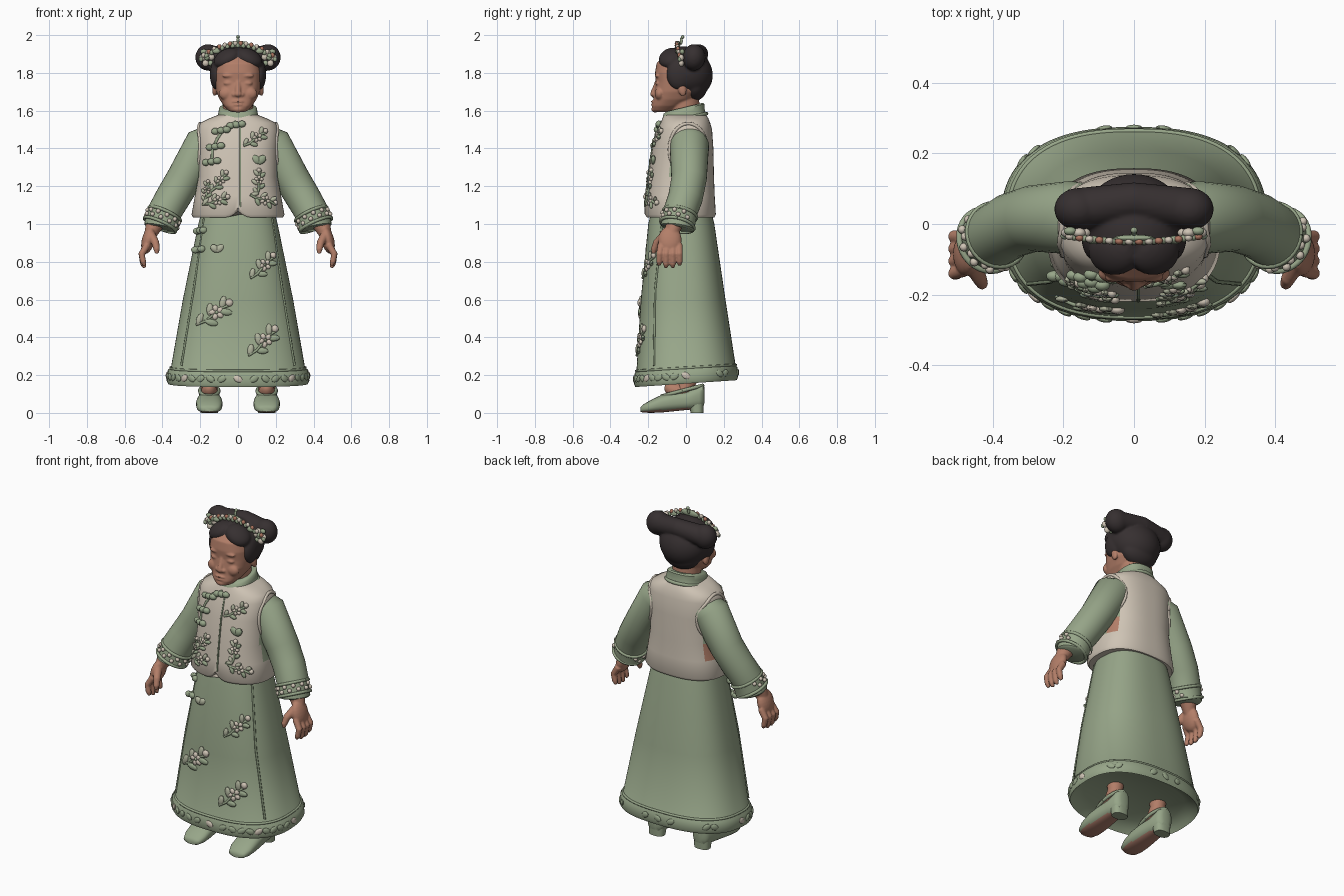
import bpy, bmesh, math
from mathutils import Vector, Matrix, Euler

old = bpy.data.objects.get("Cube")
if old:
    bpy.data.objects.remove(old, do_unlink=True)

N = 2.5  # roundness of every cross-section
made = []


def material(name, r, g, b):
    m = bpy.data.materials.new(name)
    m.use_nodes = True
    m.diffuse_color = (r, g, b, 1)
    bsdf = next(n for n in m.node_tree.nodes if n.type == 'BSDF_PRINCIPLED')
    bsdf.inputs["Base Color"].default_value = (r, g, b, 1)
    bsdf.inputs["Roughness"].default_value = 0.8
    return m


green = material("sage green cloth", .31, .38, .25)
trim = material("sage trim", .26, .33, .21)
pale = material("pale sage embroidery", .44, .46, .34)
cream = material("cream cloth", .62, .55, .46)
skin = material("skin", .45, .21, .14)
sole = material("sole brown", .41, .2, .145)
hair = material("black hair", .037, .029, .030)
coral = material("coral bead", .42, .18, .12)


def finish(name, bm, *mats):
    bmesh.ops.recalc_face_normals(bm, faces=bm.faces)
    mesh = bpy.data.meshes.new(name)
    bm.to_mesh(mesh)
    bm.free()
    for m in mats:
        mesh.materials.append(m)
    ob = bpy.data.objects.new(name, mesh)
    bpy.context.collection.objects.link(ob)
    made.append(ob)
    return ob


def fuse(name, parts, voxel, steps):
    """Join parts and melt them into one smooth surface."""
    bpy.ops.object.select_all(action='DESELECT')
    for p in parts:
        p.select_set(True)
        if p != parts[0]:
            made.remove(p)
    bpy.context.view_layer.objects.active = parts[0]
    bpy.ops.object.join()
    parts[0].name = name
    melt = parts[0].modifiers.new("Melt", 'REMESH')
    melt.mode, melt.voxel_size, melt.use_smooth_shade = 'VOXEL', voxel, True
    soft = parts[0].modifiers.new("Soften", 'SMOOTH')
    soft.factor, soft.iterations = .5, steps


def skin_rings(bm, rings):
    loops = [[bm.verts.new(p) for p in ring] for ring in rings]
    for a, b in zip(loops, loops[1:]):
        for i in range(len(a)):
            j = (i + 1) % len(a)
            bm.faces.new((a[i], a[j], b[j], b[i]))
    bm.faces.new(loops[0])
    bm.faces.new(loops[-1])


# A row is (position, half width, low edge, high edge)
def outline(row, ang):
    t, hw, lo, hi = row
    c, s = math.cos(ang), math.sin(ang)
    return (hw * math.copysign(abs(c) ** (2 / N), c),
            (lo + hi) / 2 + (hi - lo) / 2 * math.copysign(abs(s) ** (2 / N), s))


def section(rows, z):
    for a, b in zip(rows, rows[1:]):
        if a[0] <= z <= b[0]:
            k = (z - a[0]) / (b[0] - a[0])
            return [p + (q - p) * k for p, q in zip(a, b)]
    return rows[-1]


def front(rows, x, z):
    t, hw, lo, hi = section(rows, z)
    return (lo + hi) / 2 - (hi - lo) / 2 * max(0, 1 - abs(x / hw) ** N) ** (1 / N)


def side(rows, y, z):
    t, hw, lo, hi = section(rows, z)
    return hw * max(0, 1 - abs((y - (lo + hi) / 2) / ((hi - lo) / 2)) ** N) ** (1 / N)


def loft(name, rows, *mats, seg=64, bend=None, along_y=False, cx=0):
    rings = []
    for row in rows:
        ring = []
        for i in range(seg):
            u, v = outline(row, math.tau * i / seg)
            p = Vector((u + cx, row[0], v) if along_y else (u + cx, v, row[0]))
            if bend:
                p.z += bend(*p)
            ring.append(p)
        rings.append(ring)
    bm = bmesh.new()
    skin_rings(bm, rings)
    return finish(name, bm, *mats)


def tubes(name, paths, mat, seg=16, ref=(0, 1, 0)):
    """Each path is a list of (x, y, z, radius)."""
    bm = bmesh.new()
    for path in paths:
        pts = [Vector(p[:3]) for p in path]
        rings = []
        for i, p in enumerate(pts):
            t = (pts[min(i + 1, len(pts) - 1)] - pts[max(i - 1, 0)]).normalized()
            u = t.cross(Vector(ref)).normalized()
            v = t.cross(u)
            rings.append([p + path[i][3] * (u * math.cos(a) + v * math.sin(a))
                          for a in (math.tau * k / seg for k in range(seg))])
        skin_rings(bm, rings)
    return finish(name, bm, mat)


def blobs(name, items, mat, seg=14):
    """Each item is (centre, radii) or (centre, radii, rotation)."""
    bm = bmesh.new()
    for c, r, *rot in items:
        m = Matrix.LocRotScale(Vector(c), Euler(rot[0] if rot else (0, 0, 0)), Vector(r))
        bmesh.ops.create_uvsphere(bm, u_segments=seg, v_segments=seg // 2 + 1, radius=1, matrix=m)
    return finish(name, bm, mat)


# Skirt with a shallow underside and a raised hem band
skirt = [(.155, .37, -.268, .268), (.17, .378, -.275, .275), (.225, .372, -.272, .272),
         (.24, .355, -.262, .262), (.6, .292, -.24, .208), (1, .21, -.2, .15), (1.08, .19, -.18, .13)]
loft("skirt", [(.205, .3, -.2, .2), (.175, .35, -.25, .25)] + skirt, green, seg=96,
     bend=lambda x, y, z: .08 * y * max(0, 1 - z))


def hem_point(ang, z):
    x, y = outline(section(skirt, z), ang)
    return x, y, z + .08 * y * (1 - z)


tubes("hem_piping", [[(*hem_point(math.tau * i / 72, .238), .007) for i in range(73)]],
      green, 8, (0, 0, 1))
tubes("skirt_seams", [[(s * x, front(skirt, x, z) - .001, z, .006)
                       for x, z in ((.18, 1.03), (.235, .65), (.3, .25))] for s in (-1, 1)], trim, 8)
hem = [(hem_point(-math.tau * i / 40, .197), (.025, .008, .017),
        (0, .5 * (-1) ** i, -math.tau * i / 40 + math.pi / 2))
       for i in range(40) if i < 21 or i in (24, 25, 29, 30, 31, 35, 36)]
blobs("hem_leaves", [h for i, h in enumerate(hem) if i % 5 or i > 20], green)
blobs("hem_blossoms", hem[:21:5], cream)

# Vest: cream panels, under-gown showing at the sides, rounded corners at the opening
vest = [(1.035, .238, -.21, .15), (1.05, .246, -.22, .158), (1.15, .228, -.212, .152),
        (1.25, .21, -.2, .148), (1.4, .213, -.178, .145), (1.5, .216, -.15, .138),
        (1.535, .2, -.135, .128), (1.56, .15, -.125, .118), (1.58, .1, -.115, .105)]
body = loft("vest", vest, cream, green, skin, seg=128,
            bend=lambda x, y, z: .035 * max(0, 1 - abs(x) / .07) ** 2 if y < 0 and z < 1.1 else 0)
for f in body.data.polygons:
    if -.08 < f.center.y < .09 and 1.15 < f.center.z < 1.4:
        f.material_index = 2 if f.center.y > .03 and f.center.z < 1.25 else 1
tubes("vest_opening", [[(.012, front(vest, 0, z) - .001, z, .005)
                        for z in (1.09, 1.2, 1.3, 1.4, 1.54)]], trim, 8)
flap = [(-.01, 1.54), (-.07, 1.51), (-.11, 1.45), (-.135, 1.39), (-.14, 1.31)]
tubes("vest_flap_edge", [[(x, front(vest, x, z), z, .008) for x, z in flap]], green, 8)
armholes = []
for s in (-1, 1):
    ring = []
    for i in range(33):
        a = math.tau * i / 32
        y, z = .012 + .1 * math.cos(a), 1.395 + .137 * math.sin(a)
        ring.append((s * side(vest, y, z), y, z, .009))
    armholes.append(ring)
tubes("armhole_edges", armholes, cream, 10, (1, 0, 0))

# Knotted fasteners on vest and skirt
knots = []
for rows, x, z, gap in ((vest, -.01, 1.525, .03), (vest, -.09, 1.495, .03), (vest, -.12, 1.41, .03),
                        (vest, -.14, 1.33, .03), (skirt, -.2, .965, .017), (skirt, -.21, .865, .017)):
    for d in (-gap, 0, gap):
        px = max(x + d, -.205)
        knots.append(((x + d, front(rows, px, z) - .006, z + d * .15), (.022, .016, .018)))
blobs("knot_fasteners", knots, green)

# Embroidered sprigs: a stem with leaves and a blossom
leaves, petals, stems, accents = [], [], [], []


def sprig(rows, cx, cz, angle, size):
    ca, sa = math.cos(angle) * size, math.sin(angle) * size

    def place(u, v):
        x, z = cx + u * ca - v * sa, cz + u * sa + v * ca
        return x, front(rows, x, z) - .003, z
    stems.append([(*place(u, .08 * math.sin(u * 5)), .007) for u in (-1, -.5, 0, .5, 1)])
    for i, (u, v) in enumerate(((-.7, .2), (-.3, -.28), (.0, .32), (.6, -.25), (.75, .25))):
        (leaves if i % 2 else accents).append(
            (place(u, v), (size * .34, .01, size * .17), (0, -angle - v * 3, 0)))
    for k in range(5):
        a = math.tau * k / 5
        petals.append((place(.2 + .22 * math.cos(a), .22 * math.sin(a)),
                       (size * .18, .011, size * .14), (0, -a - angle, 0)))
    leaves.append((place(.2, 0), (size * .1, .014, size * .1)))
    petals.append((place(1, .05), (size * .2, .014, size * .2)))


for x, z, a, size in ((.13, .77, .8, .085), (-.13, .52, .6, .105), (.13, .37, .8, .1)):
    sprig(skirt, x, z, a, size)
for x, z, a, size in ((-.1, 1.22, .9, .065), (-.165, 1.17, 1.4, .055), (-.12, 1.12, .3, .07),
                      (.09, 1.45, .6, .07), (.11, 1.22, 1.5, .065), (.13, 1.13, -.3, .07)):
    sprig(vest, x, z, a, size)
# Heart-shaped leaves
for dx in (-1, 1):
    leaves.append(((.11 + dx * .014, front(vest, .11, 1.34), 1.34), (.03, .013, .021), (0, -dx * .8, 0)))
    accents.append(((-.11 + dx * .013, front(skirt, -.11, .87), .87), (.028, .013, .019), (0, -dx * .7, 0)))
tubes("sprig_stems", stems, green, 8)
blobs("sprig_leaves", leaves, green, 10)
blobs("sprig_pale_leaves", accents, pale, 10)
blobs("sprig_blossoms", petals, cream, 10)

# Collar
loft("collar", [(1.535, .125, -.14, .112), (1.56, .11, -.133, .104), (1.59, .104, -.124, .098),
                (1.612, .1, -.118, .098), (1.62, .09, -.105, .09)], green, seg=48,
     bend=lambda x, y, z: .24 * y)
tubes("collar_piping", [[(.114 * math.cos(a), -.012 + .12 * math.sin(a), 1.556 + .028 * math.sin(a), .01)
                         for a in (math.tau * i / 40 for i in range(41))]], green, 8, (0, 0, 1))

# Head, neck and facial features melted together
head = [(1.592, .03, -.165, -.1), (1.6, .05, -.176, -.07), (1.625, .075, -.18, -.02),
        (1.66, .098, -.172, .04), (1.7, .115, -.168, .08), (1.75, .124, -.16, .1),
        (1.8, .126, -.164, .11), (1.85, .118, -.156, .1), (1.89, .09, -.12, .09), (1.92, .05, -.07, .05)]
face = [loft("head", head, skin),
        tubes("neck", [[(0, 0, 1.54, .08), (0, -.015, 1.7, .08)]], skin, 32),
        tubes("nose_bridge", [[(0, -.146, 1.77, .012), (0, -.161, 1.72, .016),
                               (0, -.172, 1.695, .016)]], skin)]
features = [((0, -.174, 1.688), (.02, .016, .016)), ((0, -.164, 1.608), (.032, .02, .018)),
            ((0, -.174, 1.648), (.032, .012, .006)), ((0, -.172, 1.632), (.028, .014, .007))]
for s in (-1, 1):
    features += [((s * .02, -.166, 1.685), (.015, .013, .012)),
                 ((s * .05, front(head, .05, 1.745) + .004, 1.745), (.026, .011, .011)),
                 ((s * .05, front(head, .05, 1.785) + .005, 1.785), (.036, .013, .01)),
                 ((s * .06, front(head, .06, 1.69) + .018, 1.69), (.042, .026, .035)),
                 ((s * .124, -.02, 1.712), (.013, .022, .036), (.2, 0, 0))]
face.append(blobs("features", features, skin, 20))
fuse("head", face, .005, 5)

# Hair cap, temples, nape and wide rolled bun
locks = [blobs("cap", [((0, 0, 1.804), (.149, .148, .13), (-.65, 0, 0)),
                       ((0, .04, 1.735), (.115, .075, .085))], hair, 48)]
for s in (-1, 1):
    locks.append(blobs("lobes", [((s * .06, -.082, 1.88), (.075, .065, .042), (.35, s * .5, 0)),
                                 ((s * .112, -.035, 1.79), (.037, .068, .08)),
                                 ((s * .158, .042, 1.882), (.068, .06, .07))], hair, 32))
locks.append(tubes("roll", [[(x, .066 - abs(x) * .15, 1.9 - abs(x) * .12, .052 + abs(x) * .05)
                             for x in (-.15, -.1, -.05, 0, .05, .1, .15)]], hair, 32))
fuse("hair", locks, .007, 4)

# Beaded headdress
beads = []
for i in range(29):
    x = -.196 + i * .014
    beads.append(((x, -.03 - .02 * math.cos(x * 7), 1.945 - 1.9 * x * x + .012 * (i % 2)),
                  (.012, .01, .013)))
blobs("headdress_leaves", beads[::2], green)
blobs("headdress_blossoms", beads[1::4], cream)
blobs("headdress_beads", beads[3::4], coral)
blobs("side_blossoms", [((s * (.165 + .024 * math.cos(a)), -.025, 1.88 + .03 * math.sin(a)),
                         (.018, .014, .018)) for s in (-1, 1) for a in (0, 2, 3, 5)], cream)
blobs("side_leaves", [((s * .165, -.032, 1.88), (.014, .014, .014)) for s in (-1, 1)]
      + [((s * .115, -.045, 1.915), (.022, .012, .014)) for s in (-1, 1)]
      + [((s * (.165 + .03 * math.cos(a)), -.02, 1.88 + .038 * math.sin(a)),
          (.018, .012, .014)) for s in (-1, 1) for a in (1, 4)], green)
blobs("crest", [((0, -.04, 1.95), (.06, .01, .02)), ((0, -.025, 1.97), (.008, .008, .02)),
                ((0, -.018, 1.99), (.01, .009, .01))], green)

for s, word in ((1, "left"), (-1, "right")):
    # Sleeve with cuff bands and zigzag beads
    arm = [(.13, .015, 1.435, .095), (.18, .018, 1.42, .104), (.285, .016, 1.24, .094),
           (.345, -.003, 1.14, .092), (.385, -.028, 1.07, .09), (.402, -.04, 1.01, .09),
           (.408, -.044, .982, .09), (.409, -.045, .976, .08)]
    tubes(word + "_sleeve", [[(s * x, y, z, r) for x, y, z, r in arm]], green, 32)
    axis = Vector((s * .4, -.22, -.89)).normalized()
    u = axis.cross(Vector((0, 1, 0))).normalized()
    v = axis.cross(u)
    mid = Vector((s * .398, -.037, 1.03))

    def cuff(i, count, r, shift):
        a = math.tau * i / count
        return mid + axis * shift + r * (u * math.cos(a) + v * math.sin(a))
    tubes(word + "_cuff_bands", [[(*cuff(i, 32, .09, d), .009) for i in range(33)] for d in (-.025, .038)],
          green, 8, axis)
    blobs(word + "_cuff_beads", [(cuff(i, 22, .091, .005 + .012 * (-1) ** i), (.012, .012, .012))
                                 for i in range(22) if cuff(i, 22, .09, 0).y < .02], cream)

    # Hand
    parts = [tubes("wrist", [[(s * .4, -.045, 1.06, .05), (s * .45, -.068, .98, .043),
                              (s * .47, -.08, .93, .03)]], skin, 20),
             blobs("palm", [((s * .475, -.085, .915), (.034, .062, .075), (0, -s * .25, 0))], skin, 24)]
    fingers = [[(.48, -.13 + k * .031, .89, .02), (.51, -.14 + k * .035, .84, .018),
                (.502, -.142 + k * .036, .8 - .012 * (k in (1, 2)), .016),
                (.494, -.142 + k * .036, .78 - .012 * (k in (1, 2)), .009)] for k in range(4)]
    fingers.append([(.46, -.115, .94, .025), (.437, -.155, .9, .021),
                    (.43, -.17, .865, .017), (.43, -.173, .843, .009)])
    parts.append(tubes("fingers", [[(s * x, y, z, r) for x, y, z, r in f] for f in fingers], skin, 12))
    fuse(word + "_hand", parts, .005, 3)

    # Leg and low-heeled shoe with brown sole
    cx = s * .152
    tubes(word + "_leg", [[(cx, -.02, .1, .044), (cx, .02, .18, .042), (cx, .02, .23, .05)]], skin, 24)
    blobs(word + "_instep", [((cx, -.035, .108), (.044, .085, .045), (-.4, 0, 0))], skin, 20)
    shoe = loft(word + "_shoe", [(-.24, .03, .006, .03), (-.23, .052, .002, .042), (-.19, .067, .0, .066),
                                 (-.13, .07, .002, .095), (-.07, .066, .008, .108), (.01, .058, .016, .118),
                                 (.07, .054, .02, .145), (.09, .042, .025, .15), (.097, .02, .05, .14)],
                green, sole, seg=40, along_y=True, cx=cx)
    for f in shoe.data.polygons:
        f.material_index = int(f.normal.z < -.8)
    loft(word + "_heel", [(0, .047, .025, .092), (.06, .05, .01, .095)], green, seg=32, cx=cx)
    tubes(word + "_shoe_rim", [[(cx + .05 * math.cos(a), -.02 + .108 * math.sin(a),
                                 .117 + .028 * math.sin(a), .01)
                                for a in (math.tau * i / 28 for i in range(29))]], green, 8, (0, 0, 1))

bpy.ops.object.select_all(action='DESELECT')
for ob in made:
    ob.select_set(True)
bpy.context.view_layer.objects.active = made[0]
bpy.ops.object.shade_smooth_by_angle(angle=.8)
